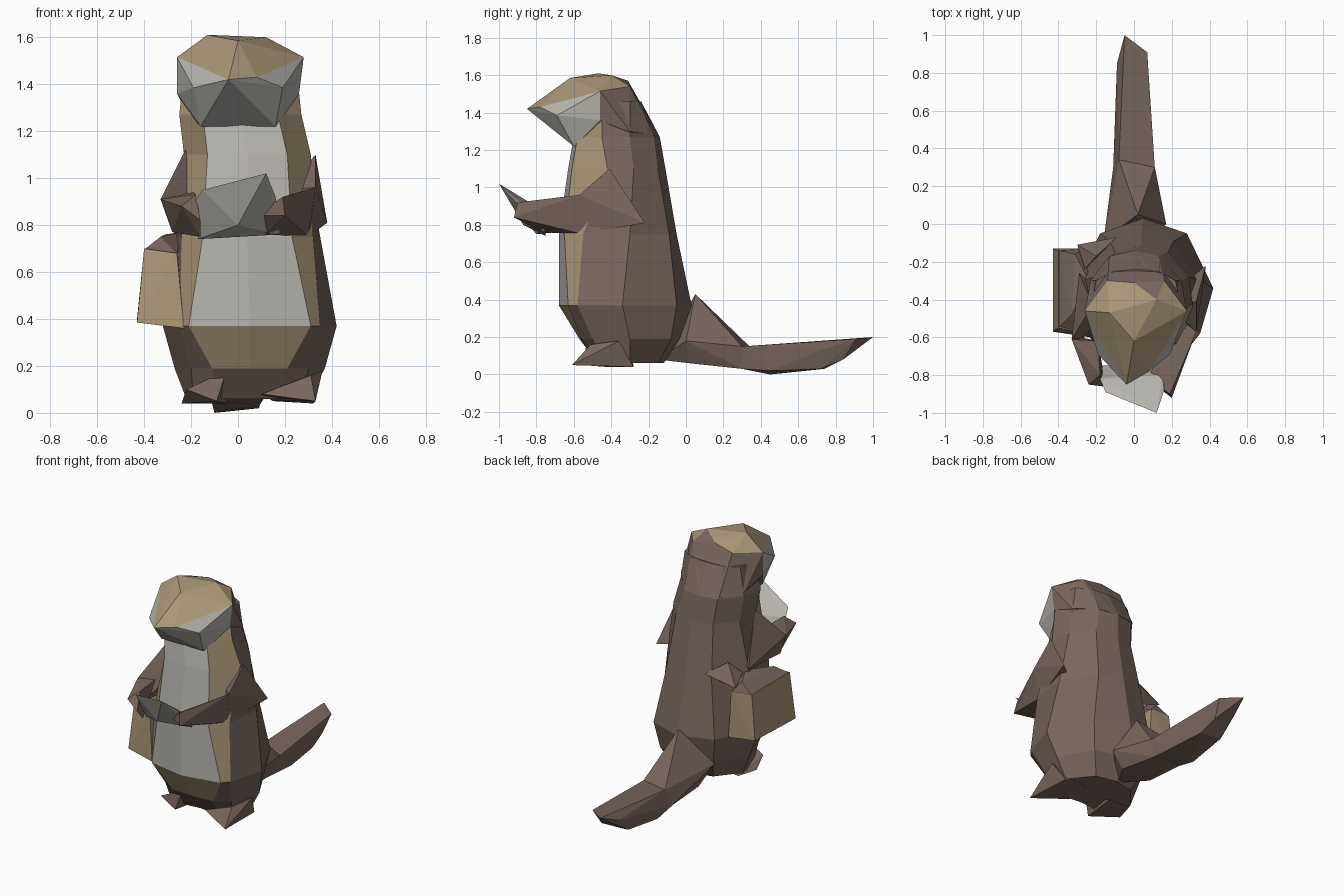
import bpy, bmesh
from mathutils import Vector


def material(name, rgb):
    m = bpy.data.materials.new(name)
    m.diffuse_color = (*rgb, 1)
    return m


FUR, TAN, PALE = 0, 1, 2
MATS = [material("brown_fur", (0.19, 0.135, 0.112)),
        material("tan_fur", (0.40, 0.31, 0.185)),
        material("pale_grey", (0.48, 0.465, 0.43))]


def finish(name, bm, colour=None):
    bmesh.ops.recalc_face_normals(bm, faces=bm.faces)
    bm.normal_update()
    if colour is not None:
        for f in bm.faces:
            f.material_index = colour(f.normal, f.calc_center_median()) if callable(colour) else colour
    me = bpy.data.meshes.new(name)
    bm.to_mesh(me)
    bm.free()
    for m in MATS:
        me.materials.append(m)
    ob = bpy.data.objects.new(name, me)
    bpy.context.collection.objects.link(ob)
    return ob


def hull(name, pts, colour):
    """Faceted convex part from a few corner points."""
    bm = bmesh.new()
    for p in pts:
        bm.verts.new(p)
    bmesh.ops.convex_hull(bm, input=bm.verts[:])
    loose = [v for v in bm.verts if not v.link_faces]
    bmesh.ops.delete(bm, geom=loose, context='VERTS')
    return finish(name, bm, colour)


# Body: stacked ten-sided rings, half outline given front to back
# z, centre x, front y, (belly edge, flank front, flank, back) as x,y, back y
RINGS = [
    (0.06, 0.04, -0.46, 0.12, -0.47, 0.23, -0.45, 0.26, -0.30, 0.14, -0.15, -0.12),
    (0.19, 0.05, -0.57, 0.16, -0.56, 0.25, -0.50, 0.32, -0.30, 0.20, -0.08, -0.02),
    (0.37, 0.05, -0.68, 0.26, -0.63, 0.30, -0.58, 0.37, -0.34, 0.23, -0.05, 0.03),
    (0.75, 0.04, -0.68, 0.19, -0.65, 0.28, -0.55, 0.31, -0.30, 0.17, -0.09, -0.05),
    (1.10, 0.04, -0.63, 0.17, -0.61, 0.27, -0.42, 0.25, -0.28, 0.14, -0.15, -0.11),
    (1.27, 0.01, -0.60, 0.16, -0.58, 0.26, -0.45, 0.24, -0.30, 0.13, -0.17, -0.14),
    (1.46, 0.01, -0.55, 0.14, -0.54, 0.24, -0.45, 0.21, -0.30, 0.12, -0.25, -0.24),
]
bm = bmesh.new()
loops = []
for z, cx, front, *mid, back in RINGS:
    side = list(zip(mid[0::2], mid[1::2]))
    outline = [(0, front)] + side + [(0, back)] + [(-x, y) for x, y in reversed(side)]
    loops.append([bm.verts.new((cx + x, y, z)) for x, y in outline])
n = len(loops[0])
for r, (a, b) in enumerate(zip(loops, loops[1:])):
    for i in range(n):
        j = (i + 1) % n
        f = bm.faces.new((a[i], a[j], b[j], b[i]))
        col = min(i, n - 1 - i)
        if r == 1:
            f.material_index = TAN if col == 0 else FUR
        elif r > 1:
            f.material_index = {0: PALE, 1: TAN}.get(col, FUR)
bm.faces.new(loops[0])
bm.faces.new(loops[-1])
finish("body", bm)


# Head
def head_colour(nrm, c):
    if nrm.z < -0.1 and nrm.y < -0.2:
        return PALE
    if abs(nrm.x) > 0.55 and c.y < -0.5:
        return PALE
    if nrm.z > 0.25 and c.y < -0.36:
        return TAN
    return FUR


head = [(-0.04, -0.85, 1.42), (0.08, -0.78, 1.43), (0, -0.62, 1.585),
        (-0.13, -0.47, 1.61), (0.12, -0.40, 1.60), (0, -0.31, 1.57), (0, -0.14, 1.27)]
for s in (-1, 1):
    head += [(s * 0.19, -0.69, 1.385), (s * 0.16, -0.60, 1.22),
             (0.01 + s * 0.27, -0.46, 1.515), (s * 0.26, -0.46, 1.36),
             (0.01 + s * 0.15, -0.30, 1.54), (0.01 + s * 0.24, -0.30, 1.30),
             (s * 0.13, -0.17, 1.28)]
hull("head", head, head_colour)

# Arms
hull("right_upper_arm", [(0.33, -0.41, 1.10), (0.38, -0.22, 0.81), (0.30, -0.56, 0.75),
                         (0.33, -0.57, 0.96), (0.20, -0.45, 0.95), (0.22, -0.35, 0.8)], FUR)
hull("right_forearm", [(0.33, -0.57, 0.96), (0.30, -0.55, 0.75), (0.38, -0.23, 0.81),
                       (0.24, -0.52, 0.80), (0.20, -0.92, 0.84), (0.19, -0.90, 0.92),
                       (0.07, -0.82, 0.84), (0.12, -0.77, 0.76)], FUR)
hull("left_upper_arm", [(-0.22, -0.43, 1.13), (-0.33, -0.61, 0.91), (-0.29, -0.26, 0.80),
                        (-0.28, -0.62, 0.77), (-0.14, -0.45, 0.95), (-0.18, -0.35, 0.8)], FUR)
hull("left_forearm", [(-0.33, -0.61, 0.91), (-0.28, -0.60, 0.77), (-0.19, -0.62, 0.94),
                      (-0.24, -0.85, 0.88), (-0.16, -0.80, 0.75), (-0.16, -0.86, 0.82),
                      (-0.18, -0.80, 0.93)], FUR)

# Held shell
hull("held_shell", [(-0.17, -0.75, 0.74), (0.18, -0.75, 0.76), (-0.15, -0.89, 0.95),
                    (0.12, -1.00, 1.02), (0.16, -0.88, 0.92), (-0.18, -0.82, 0.91),
                    (0.15, -0.80, 0.87), (0.0, -0.87, 0.80)], PALE)

# Feet
hull("right_foot", [(0.33, -0.61, 0.05), (0.10, -0.50, 0.08), (0.31, -0.51, 0.16),
                    (0.32, -0.28, 0.04), (0.15, -0.28, 0.05), (0.36, -0.36, 0.18)], FUR)
hull("left_foot", [(-0.24, -0.42, 0.04), (-0.09, -0.55, 0.05), (-0.22, -0.52, 0.10),
                   (-0.05, -0.30, 0.04), (-0.20, -0.28, 0.04), (-0.05, -0.53, 0.18)], FUR)

# Tail
hull("tail_base", [(0.02, 0.05, 0.43), (-0.16, -0.08, 0.19), (0.17, 0.00, 0.18),
                   (-0.08, 0.34, 0.15), (0.11, 0.30, 0.15), (-0.11, 0.02, 0.06),
                   (0.11, 0.02, 0.06), (-0.11, 0.30, 0.04), (0.09, 0.30, 0.03),
                   (0, -0.15, 0.08)], FUR)
hull("tail_blade", [(-0.08, 0.34, 0.15), (0.11, 0.30, 0.15), (-0.05, 1.00, 0.20),
                    (0.07, 0.91, 0.19), (-0.09, 0.85, 0.14), (0.08, 0.75, 0.14),
                    (-0.11, 0.30, 0.04), (0.09, 0.30, 0.03), (-0.10, 0.45, 0.0),
                    (0.09, 0.45, 0.02), (-0.08, 0.74, 0.03), (0.06, 0.72, 0.03),
                    (0.05, 0.84, 0.08)], FUR)

# Side bag with sloping flap and strap
hull("bag", [(-0.40, -0.55, 0.70), (-0.43, -0.57, 0.385), (-0.23, -0.60, 0.36),
             (-0.26, -0.58, 0.68), (-0.40, -0.14, 0.70), (-0.43, -0.13, 0.40),
             (-0.23, -0.13, 0.37), (-0.25, -0.13, 0.69)], TAN)
hull("bag_flap", [(-0.40, -0.55, 0.695), (-0.26, -0.58, 0.675), (-0.40, -0.14, 0.695),
                  (-0.25, -0.13, 0.685), (-0.33, -0.48, 0.75), (-0.31, -0.16, 0.76),
                  (-0.24, -0.30, 0.77)], FUR)
hull("bag_strap", [(-0.30, -0.11, 0.73), (-0.09, -0.07, 0.79), (-0.20, -0.17, 0.86),
                   (-0.26, -0.24, 0.78), (-0.20, -0.16, 0.71)], FUR)
